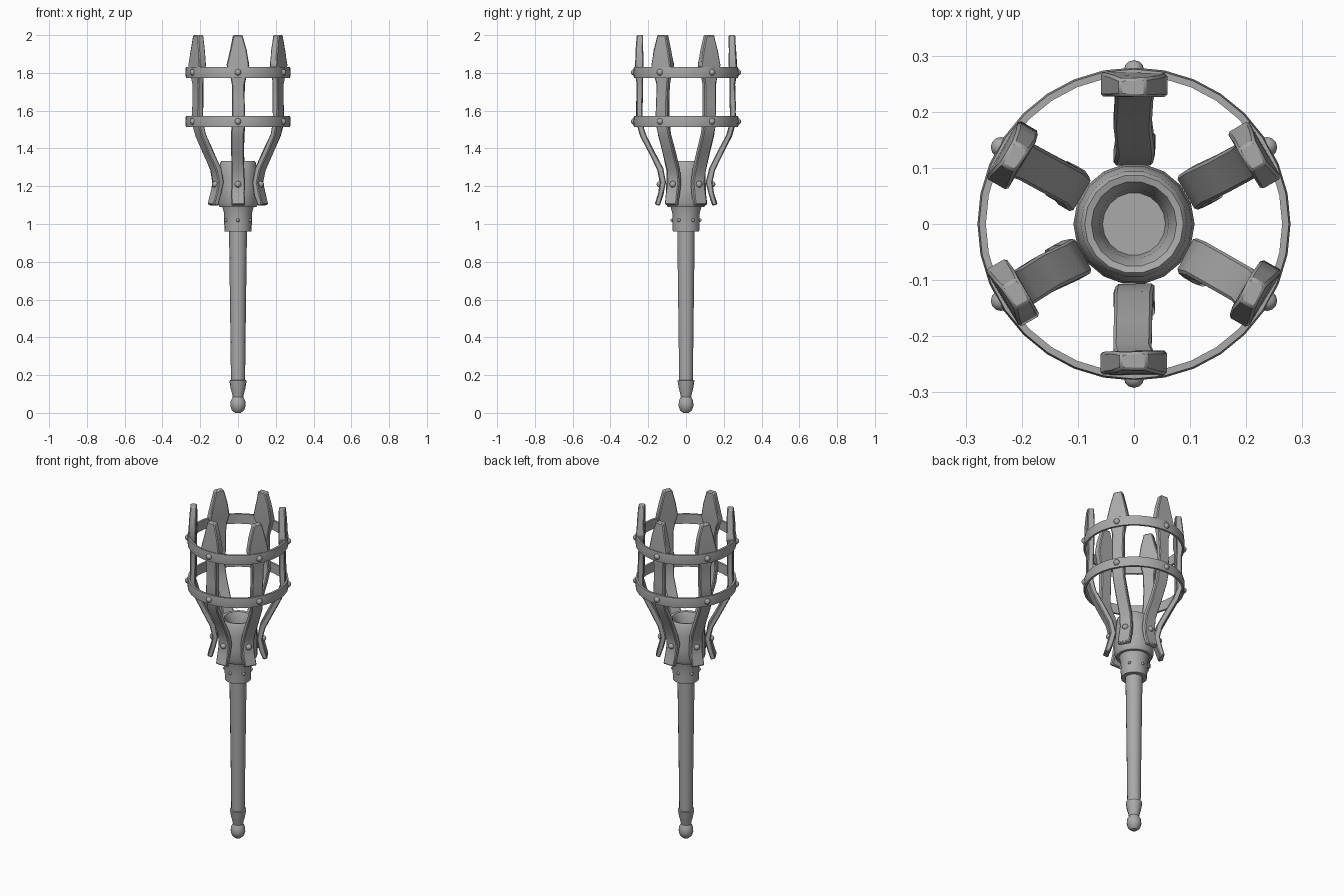
import bpy, bmesh, math, random
from mathutils import Vector, Matrix

random.seed(4)
if "Cube" in bpy.data.objects:
    bpy.data.objects.remove(bpy.data.objects["Cube"])

metal = bpy.data.materials.new("grey_metal")
metal.use_nodes = True
GREY = (0.4, 0.4, 0.4, 1)
metal.diffuse_color = GREY
metal.node_tree.nodes["Principled BSDF"].inputs["Base Color"].default_value = GREY


def finish(name, bm, angle=35, bevel=0):
    bmesh.ops.recalc_face_normals(bm, faces=bm.faces)
    mesh = bpy.data.meshes.new(name)
    bm.to_mesh(mesh)
    bm.free()
    mesh.materials.append(metal)
    ob = bpy.data.objects.new(name, mesh)
    bpy.context.collection.objects.link(ob)
    bpy.ops.object.select_all(action="DESELECT")
    ob.select_set(True)
    bpy.context.view_layer.objects.active = ob
    bpy.ops.object.shade_smooth_by_angle(angle=math.radians(angle))
    if bevel:
        mod = ob.modifiers.new("worn_edges", "BEVEL")
        mod.width = bevel
        mod.segments = 1
    return ob


def bridge(bm, a, b):
    for i in range(len(a)):
        j = (i + 1) % len(a)
        bm.faces.new((a[i], a[j], b[j], b[i]))


def lathe(name, profile, sides=16, closed=False):
    """Turn an (r, z) profile about the z axis."""
    bm = bmesh.new()
    rings = []
    for r, z in profile:
        rings.append([bm.verts.new((r * math.cos(t), r * math.sin(t), z))
                      for t in (math.tau * i / sides for i in range(sides))])
    for a, b in zip(rings, rings[1:]):
        bridge(bm, a, b)
    if closed:
        bridge(bm, rings[-1], rings[0])
    else:
        bm.faces.new(rings[0])
        bm.faces.new(rings[-1])
    return finish(name, bm)


def rivet(name, angle, r, z, size):
    """Domed stud pointing outwards."""
    bm = bmesh.new()
    bmesh.ops.create_uvsphere(bm, u_segments=10, v_segments=6, radius=size)
    place = (Matrix.Rotation(angle, 4, "Z") @ Matrix.Translation((r, 0, z))
             @ Matrix.Rotation(math.pi / 2, 4, "Y"))
    bmesh.ops.transform(bm, matrix=place, verts=bm.verts)
    finish(name, bm, 60)


# Radius, height, half thickness, half width along one cage bar
BAR = [(0.153, 1.10, .014, .036), (0.134, 1.16, .015, .036), (0.122, 1.22, .016, .035),
       (0.137, 1.29, .016, .034), (0.182, 1.38, .015, .034), (0.228, 1.47, .015, .034),
       (0.248, 1.54, .016, .036), (0.246, 1.64, .016, .033), (0.244, 1.74, .016, .034),
       (0.249, 1.80, .020, .046), (0.248, 1.84, .021, .060), (0.246, 1.92, .020, .044),
       (0.244, 2.00, .017, .024)]


def bar(name, angle):
    bm = bmesh.new()
    rings = []
    turn = Matrix.Rotation(angle, 3, "Z")
    for i, (r, z, thick, wide) in enumerate(BAR):
        lo, hi = BAR[max(i - 1, 0)], BAR[min(i + 1, len(BAR) - 1)]
        tangent = Vector((hi[0] - lo[0], 0, hi[1] - lo[1])).normalized()
        out = Vector((tangent.z, 0, -tangent.x))
        if i == len(BAR) - 1:
            out = Vector((1, 0, 0))
        shift = random.uniform(-.003, .003)
        ring = []
        for s, w in ((-1, -1), (1, -1), (1, 1), (-1, 1)):
            p = Vector((r, shift + w * wide, z)) + out * s * (thick + random.uniform(-.002, .002))
            ring.append(bm.verts.new(turn @ p))
        rings.append(ring)
    for a, b in zip(rings, rings[1:]):
        bridge(bm, a, b)
    bm.faces.new(rings[0])
    bm.faces.new(rings[-1])
    finish(name, bm, 30, .005)


# Handle, pommel and sockets
lathe("handle", [(.037, .13), (.040, .40), (.044, .70), (.048, 1.0)], 14)
lathe("pommel", [(.016, .0), (.033, .015), (.041, .04), (.038, .065), (.028, .085),
                 (.031, .10), (.039, .13), (.046, .172), (.036, .174)], 14)
lathe("collar", [(.050, .96), (.071, .96), (.073, 1.0), (.074, 1.06), (.083, 1.09),
                 (.088, 1.11), (.06, 1.12)], 18)
lathe("cup", [(.06, 1.09), (.098, 1.09), (.108, 1.11), (.108, 1.18), (.104, 1.26), (.095, 1.325),
              (.088, 1.333), (.076, 1.33), (.062, 1.30), (.056, 1.25)], 18)

# Cage bands
for label, z in (("lower", 1.543), ("upper", 1.803)):
    lathe(label + "_band", [(.264, z - .029), (.276, z - .029), (.279, z),
                            (.276, z + .029), (.264, z + .029)], 32, True)

# Bars and their studs
for k in range(6):
    a = math.radians(30 + 60 * k)
    bar(f"cage_bar_{k + 1}", a)
    rivet(f"upper_stud_{k + 1}", a, .274, 1.803, .018)
    rivet(f"lower_stud_{k + 1}", a, .274, 1.543, .018)
    rivet(f"bar_stud_{k + 1}", a, .138, 1.21, .018)
    rivet(f"collar_stud_{k + 1}", a, .074, 1.02, .009)
